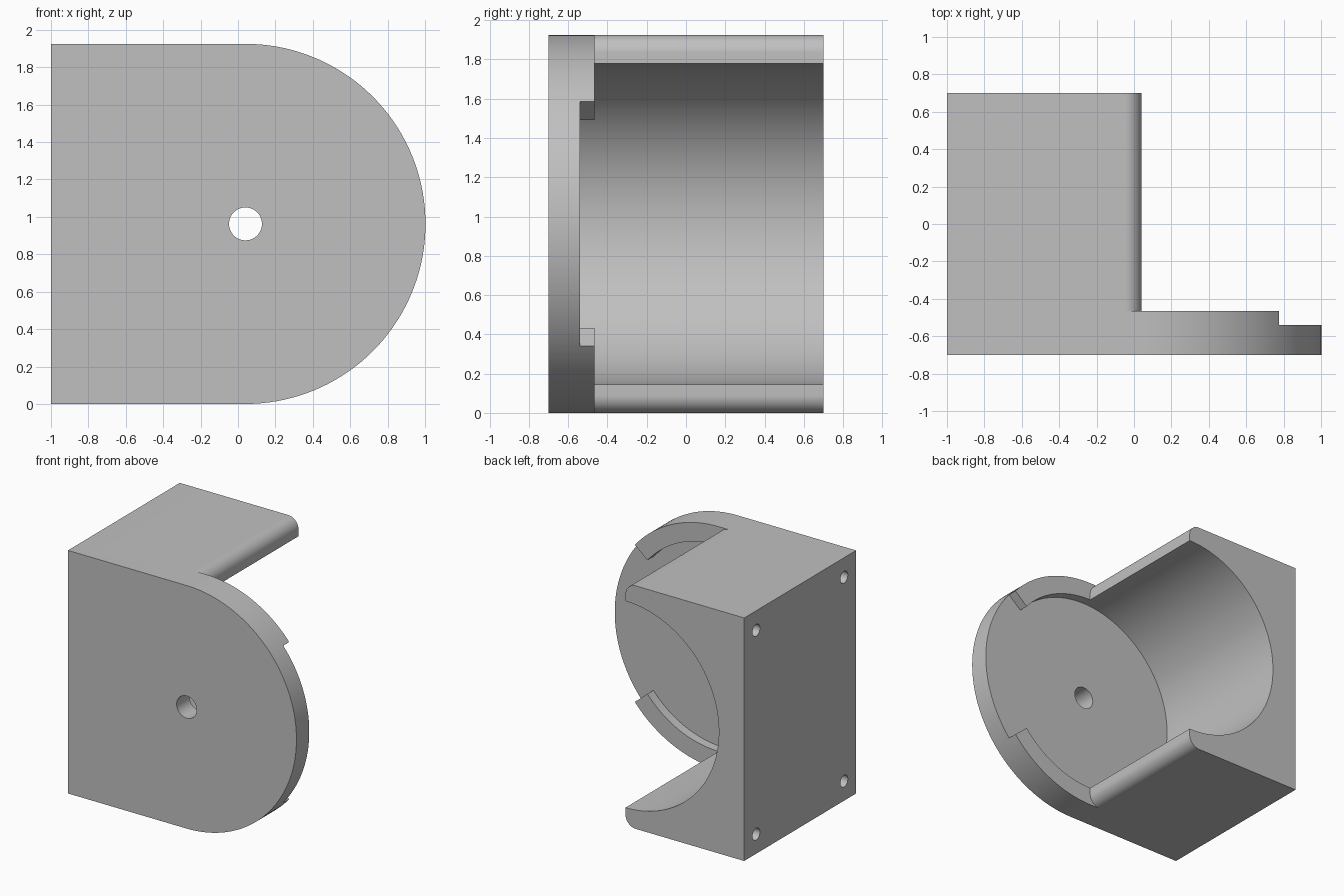
import bpy, bmesh, math
from mathutils import Vector

default = bpy.data.objects.get("Cube")
if default:
    bpy.data.objects.remove(default, do_unlink=True)

HEIGHT = 1.925
R = HEIGHT / 2            # outer radius of the rounded end
CX, CZ = 0.04, R          # axis of the bore
BORE = 0.818
BACK, FRONT = 0.7, -0.7
FLOOR, RIM = -0.54, -0.465
FILLET = 0.09

grey = bpy.data.materials.new("plain grey")
grey.use_nodes = True
colour = (0.53, 0.53, 0.53, 1)
grey.diffuse_color = colour
grey.node_tree.nodes["Principled BSDF"].inputs["Base Color"].default_value = colour


def arc(cx, cz, radius, start, end, steps):
    """Points on an arc, angles in degrees."""
    angles = [math.radians(start + (end - start) * i / steps) for i in range(steps + 1)]
    return [(cx + radius * math.cos(a), cz + radius * math.sin(a)) for a in angles]


def prism(name, outline, y0, y1):
    """Extrude an x-z outline along y."""
    bm = bmesh.new()
    face = bm.faces.new([bm.verts.new((x, y0, z)) for x, z in outline])
    made = bmesh.ops.extrude_face_region(bm, geom=[face])["geom"]
    moved = [v for v in made if isinstance(v, bmesh.types.BMVert)]
    bmesh.ops.translate(bm, verts=moved, vec=Vector((0, y1 - y0, 0)))
    bmesh.ops.recalc_face_normals(bm, faces=bm.faces)
    mesh = bpy.data.meshes.new(name)
    bm.to_mesh(mesh)
    bm.free()
    mesh.materials.append(grey)
    obj = bpy.data.objects.new(name, mesh)
    bpy.context.collection.objects.link(obj)
    return obj


def cut(target, cutter):
    """Subtract the cutter, then discard it."""
    cutter.hide_render = True
    mod = target.modifiers.new("cut", "BOOLEAN")
    mod.operation = "DIFFERENCE"
    mod.solver = "EXACT"
    mod.object = cutter
    bpy.context.view_layer.objects.active = target
    bpy.ops.object.modifier_apply(modifier=mod.name)
    bpy.data.objects.remove(cutter, do_unlink=True)


# Solid block with one rounded end
outline = [(-1, HEIGHT), (-1, 0)] + arc(CX, CZ, R, -90, 90, 72)
housing = prism("motor_housing", outline, FRONT, BACK)

# Open side: leaves two arms with rounded outer corners
opening = ([(2, -1), (CX - FILLET, -1)]
           + arc(CX - FILLET, FILLET, FILLET, -90, 0, 12)
           + arc(CX - FILLET, HEIGHT - FILLET, FILLET, 0, 90, 12)
           + [(CX - FILLET, 3), (2, 3)])
cut(housing, prism("opening_cutter", opening, RIM, 1))

# Round bore, open at the back
cut(housing, prism("bore_cutter", arc(CX, CZ, BORE, 0, 360, 144)[:-1], FLOOR, 1))

# Radial gap in the raised rim
gap = [(CX, CZ)] + arc(CX, CZ, 2, -40.3, 40.3, 8)
cut(housing, prism("rim_gap_cutter", gap, FLOOR, 1))

# Shaft hole through the front plate
cut(housing, prism("shaft_hole_cutter", arc(CX, CZ, 0.088, 0, 360, 48)[:-1], -1, 0))

# Four blind screw holes in the flat side
for y in (-0.55, 0.55):
    for z in (0.155, HEIGHT - 0.155):
        bpy.ops.mesh.primitive_cylinder_add(vertices=32, radius=0.047, depth=0.8,
                                            location=(-1, y, z),
                                            rotation=(0, math.pi / 2, 0))
        cut(housing, bpy.context.object)

# Smooth the curved walls, keep the edges crisp
bpy.ops.object.select_all(action="DESELECT")
housing.select_set(True)
bpy.context.view_layer.objects.active = housing
bpy.ops.object.shade_smooth_by_angle(angle=math.radians(25))
